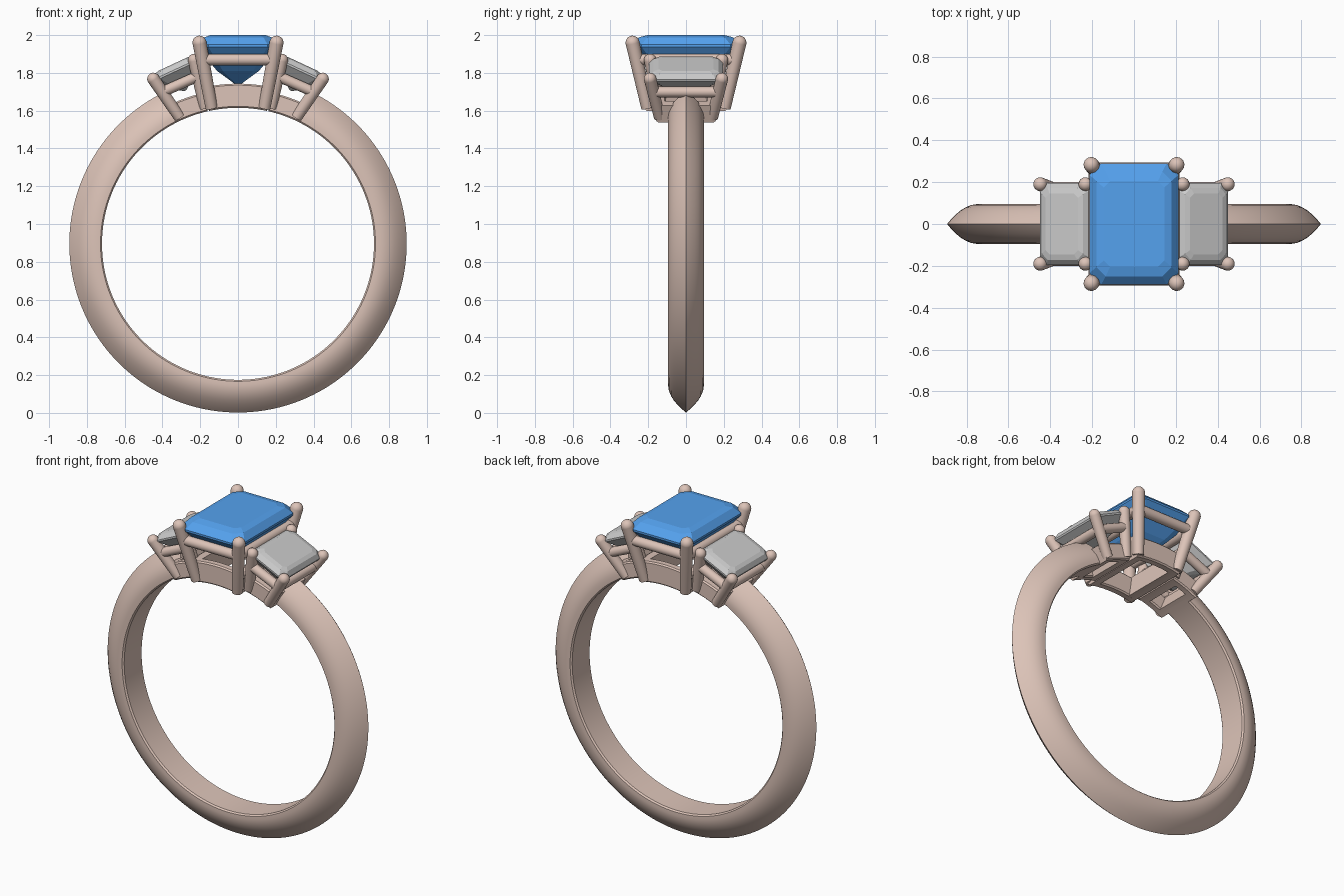
import bpy, bmesh
from math import sin, cos, pi, radians
from mathutils import Vector, Matrix

if "Cube" in bpy.data.objects:
    bpy.data.objects.remove(bpy.data.objects["Cube"])

CZ, R_IN, R_OUT = 0.895, 0.72, 0.893   # ring centre height and radii


def material(name, rgb):
    m = bpy.data.materials.new(name)
    m.diffuse_color = (*rgb, 1)
    m.use_nodes = True
    m.node_tree.nodes["Principled BSDF"].inputs["Base Color"].default_value = m.diffuse_color
    return m


ROSE = material("rose_metal", (0.72, 0.55, 0.48))
BLUE = material("blue_stone", (0.09, 0.36, 0.86))


def finish(bm, name, mat=None, smooth=None):
    bmesh.ops.recalc_face_normals(bm, faces=bm.faces)
    me = bpy.data.meshes.new(name)
    bm.to_mesh(me)
    bm.free()
    ob = bpy.data.objects.new(name, me)
    bpy.context.collection.objects.link(ob)
    if mat:
        me.materials.append(mat)
    if smooth:
        bpy.ops.object.select_all(action='DESELECT')
        ob.select_set(True)
        bpy.context.view_layer.objects.active = ob
        bpy.ops.object.shade_smooth_by_angle(angle=radians(smooth))
    return ob


def skin(bm, loops, caps=True):
    """Join closed point loops of equal length into a skin."""
    rows = [[bm.verts.new(p) for p in loop] for loop in loops]
    n = len(rows[0])
    for a, b in zip(rows, rows[1:]):
        for i in range(n):
            bm.faces.new((a[i], a[(i + 1) % n], b[(i + 1) % n], b[i]))
    if caps:
        bm.faces.new(rows[0])
        bm.faces.new(rows[-1])


def on_ring(r, a, y):
    return Vector((r * sin(a), y, CZ + r * cos(a)))


def sweep(bm, section, a0, a1, steps):
    """Sweep a (radius, y) section around the ring centre; angle 0 is the top."""
    skin(bm, [[on_ring(r, a0 + (a1 - a0) * i / steps, y) for r, y in section]
              for i in range(steps + 1)])


def rod(bm, a, b, r0, r1, tip=False, seg=20):
    a, b = Vector(a), Vector(b)
    d = b - a
    rot = d.to_track_quat('Z', 'Y').to_matrix().to_4x4()
    bmesh.ops.create_cone(bm, cap_ends=True, segments=seg, radius1=r0, radius2=r1,
                          depth=d.length, matrix=Matrix.Translation((a + b) / 2) @ rot)
    if tip:
        bmesh.ops.create_uvsphere(bm, u_segments=seg, v_segments=12, radius=r1,
                                  matrix=Matrix.Translation(b) @ rot)


# Knife-edged band, open under the three settings
half = [(R_IN, 0.085), (R_IN + 0.008, 0.094), (0.75, 0.095)]
half += [(0.75 + (R_OUT - 0.75) * t, 0.095 * (1 - t ** 1.9)) for t in (.2, .4, .55, .7, .85, .95)]
section = half + [(R_OUT, 0)] + [(r, -y) for r, y in reversed(half)]
bm = bmesh.new()
sweep(bm, section, radians(25), radians(335), 128)
finish(bm, "band", ROSE, 35)


# Base frames that follow the finger curve
def base_frame(name, a0, a1, y, r1, w=0.05):
    bm = bmesh.new()
    c = 0.008
    da = w / R_IN

    def box(y0, y1, b0, b1):
        sweep(bm, [(R_IN + c, y0), (R_IN, y0 + c), (R_IN, y1 - c), (R_IN + c, y1),
                   (r1 - c, y1), (r1, y1 - c), (r1, y0 + c), (r1 - c, y0)], b0, b1, 12)
    for s in (1, -1):
        box(min(s * y, s * (y - w)), max(s * y, s * (y - w)), a0, a1)
    box(-y + w / 2, y - w / 2, a0, a0 + da)
    box(-y + w / 2, y - w / 2, a1 - da, a1)
    finish(bm, name, ROSE, 30)


base_frame("centre_base_frame", -0.215, 0.215, 0.215, 0.848)
for s, side in ((1, "right"), (-1, "left")):
    base_frame(side + "_base_frame", *sorted((s * 0.225, s * 0.47)), 0.155, 0.82)


# Step-cut stones: rectangular layers with clipped corners
def stone(name, layers, matrix, mat=None):
    bm = bmesh.new()
    loops = []
    for hx, hy, c, z in layers:
        q = [(hx, hy - c), (hx - c, hy), (c - hx, hy), (-hx, hy - c),
             (-hx, c - hy), (c - hx, -hy), (hx - c, -hy), (hx, c - hy)]
        loops.append([matrix @ Vector((x, y, z)) for x, y in q])
    skin(bm, loops)
    finish(bm, name, mat)


stone("centre_stone", [(0.145, 0.205, 0.03, 2.0), (0.18, 0.25, 0.045, 1.988),
                       (0.212, 0.29, 0.055, 1.95), (0.212, 0.29, 0.055, 1.938),
                       (0.165, 0.235, 0.045, 1.875), (0.11, 0.17, 0.03, 1.81),
                       (0.008, 0.07, 0.004, 1.735)], Matrix(), BLUE)
for s, side in ((1, "right"), (-1, "left")):
    m = Matrix.Translation((s * 0.33, 0, 1.815)) @ Matrix.Rotation(s * radians(25), 4, 'Y')
    stone(side + "_stone", [(0.085, 0.145, 0.02, 0.035), (0.108, 0.172, 0.03, 0.028),
                            (0.13, 0.195, 0.036, 0.004), (0.13, 0.195, 0.036, -0.006),
                            (0.09, 0.15, 0.028, -0.055), (0.008, 0.06, 0.004, -0.12)], m)


# Claw settings: four prongs and a gallery rail through them
def setting(name, prongs, r0, r1, t, rail):
    """prongs: (bottom, top) in order around the stone; t: rail height fraction."""
    bm = bmesh.new()
    for a, b in prongs:
        rod(bm, a, b, r0, r1, tip=True)
    finish(bm, name + "_prongs", ROSE, 40)
    bm = bmesh.new()
    pts = [Vector(a).lerp(Vector(b), t) for a, b in prongs]
    for p, q in zip(pts, pts[1:] + pts[:1]):
        rod(bm, p, q, rail, rail, tip=True)
    finish(bm, name + "_rail", ROSE, 40)


corners = [(1, 1), (-1, 1), (-1, -1), (1, -1)]
setting("centre", [((i * 0.14, j * 0.205, 1.615), (i * 0.204, j * 0.283, 1.96))
                   for i, j in corners], 0.032, 0.037, 0.74, 0.03)
for s, side in ((1, "right"), (-1, "left")):
    low = {1: (0.31, 1.565), -1: (0.175, 1.615)}
    top = {1: (0.448, 1.768), -1: (0.232, 1.868)}
    setting(side, [((s * low[i][0], j * 0.14, low[i][1]), (s * top[i][0], j * 0.19, top[i][1]))
                   for i, j in corners], 0.03, 0.033, 0.66, 0.028)
